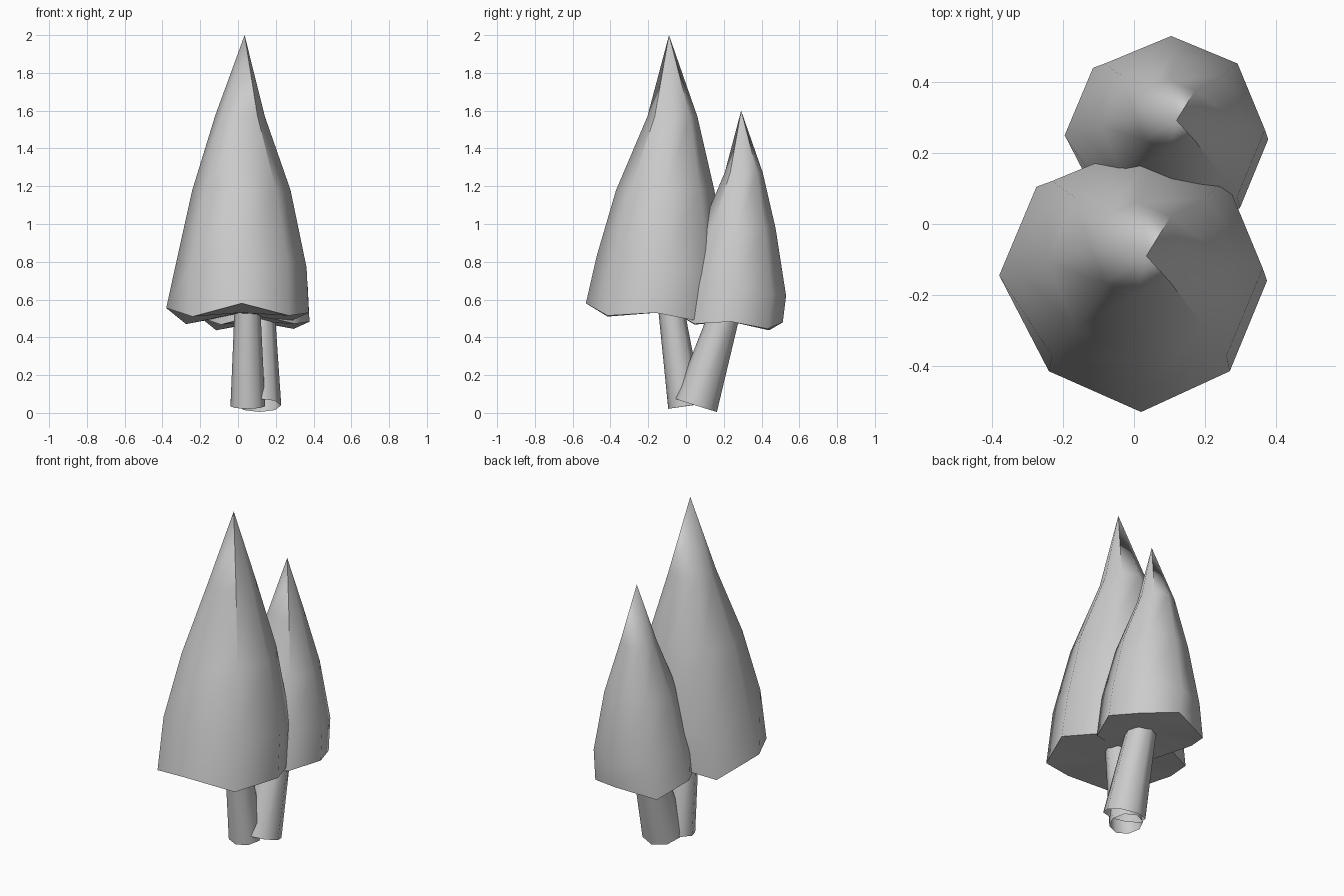
import bpy, bmesh, math
from mathutils import Vector

if "Cube" in bpy.data.objects:
    bpy.data.objects.remove(bpy.data.objects["Cube"])

SIDES = 8
APEX = Vector((0.035, -0.09, 2.0))

# Jagged lower rim of the large crown, anticlockwise from +x
RIM = [(0.375, -0.16, 0.53), (0.265, 0.095, 0.48), (0.02, 0.2, 0.526), (-0.275, 0.105, 0.47),
       (-0.38, -0.145, 0.555), (-0.24, -0.415, 0.51), (0.02, -0.53, 0.58), (0.27, -0.415, 0.515)]
# Upper rings: centre x, centre y, radius, height, forward tilt
RINGS = [(0.015, -0.125, 0.348, 0.77, 0.06),
         (0.018, -0.11, 0.26, 1.18, 0.0),
         (0.01, -0.072, 0.132, 1.57, 0.0)]


def finish(name, bm):
    for f in bm.faces:
        f.smooth = True
    me = bpy.data.meshes.new(name)
    bm.to_mesh(me)
    bm.free()
    ob = bpy.data.objects.new(name, me)
    bpy.context.collection.objects.link(ob)
    return ob


def bridge(bm, a, b):
    for i in range(len(a)):
        j = (i + 1) % len(a)
        bm.faces.new((a[i], a[j], b[j], b[i]))


def crown(name, tip, scale):
    bm = bmesh.new()

    def vert(p):
        return bm.verts.new(Vector(tip) + (Vector(p) - APEX) * scale)

    loops = [[vert(p) for p in RIM]]
    for cx, cy, r, z, tilt in RINGS:
        angles = [math.tau * i / SIDES for i in range(SIDES)]
        loops.append([vert((cx + r * math.cos(a), cy + r * math.sin(a), z - tilt * math.sin(a)))
                      for a in angles])
    for lo, hi in zip(loops, loops[1:]):
        bridge(bm, lo, hi)
    top, under = vert(APEX), vert((0.01, -0.16, 0.53))
    for i in range(SIDES):
        j = (i + 1) % SIDES
        bm.faces.new((loops[-1][i], loops[-1][j], top))
        rim = bm.faces.new((loops[0][j], loops[0][i], under))
        bm.edges.get((loops[0][i], loops[0][j])).smooth = False
    # Creases on the right side of the tip
    for i in (1, 7):
        bm.edges.get((loops[-1][i], top)).smooth = False
    bm.edges.get((loops[-1][7], loops[-2][7])).smooth = False
    return finish(name, bm)


def trunk(name, base, r0, top, r1):
    # Open tapered tube, cut square to its leaning axis
    bm = bmesh.new()
    base, top = Vector(base), Vector(top)
    rot = (top - base).to_track_quat('Z', 'Y')
    loops = []
    for c, r in ((base, r0), (top, r1)):
        loops.append([bm.verts.new(c + rot @ Vector((r * math.cos(a), r * math.sin(a), 0)))
                      for a in [math.tau * i / SIDES for i in range(SIDES)]])
    bridge(bm, *loops)
    return finish(name, bm)


# Large tree in front, smaller one behind
crown("large_crown", APEX, 1.0)
crown("small_crown", (0.12, 0.292, 1.6), 0.76)
trunk("large_trunk", (0.052, -0.003, 0.035), 0.092, (0.05, -0.08, 0.56), 0.068)
trunk("small_trunk", (0.112, 0.052, 0.04), 0.117, (0.115, 0.2, 0.51), 0.082)
